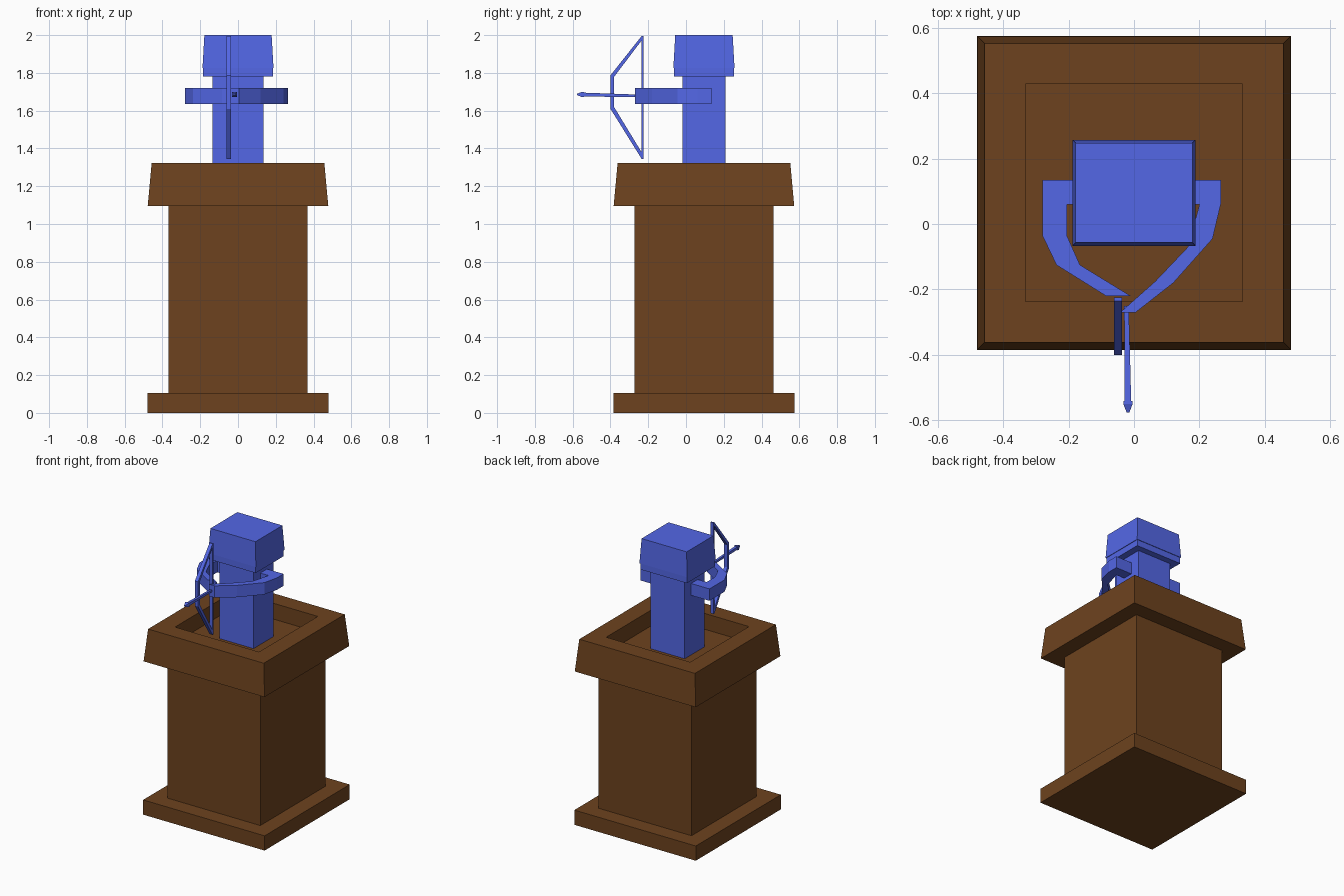
import bpy, bmesh

if "Cube" in bpy.data.objects:
    bpy.data.objects.remove(bpy.data.objects["Cube"])

CY = 0.095  # depth centre of tower and figure


def material(name, rgb):
    m = bpy.data.materials.new(name)
    m.diffuse_color = (*rgb, 1)
    m.use_nodes = True
    m.node_tree.nodes["Principled BSDF"].inputs["Base Color"].default_value = m.diffuse_color
    return m


brown = material("brown wood", (0.153, 0.055, 0.013))
blue = material("blue cloth", (0.087, 0.136, 0.79))


def finish(bm, name, mat):
    bmesh.ops.recalc_face_normals(bm, faces=bm.faces)
    me = bpy.data.meshes.new(name)
    bm.to_mesh(me)
    bm.free()
    me.materials.append(mat)
    ob = bpy.data.objects.new(name, me)
    bpy.context.collection.objects.link(ob)
    return ob


def loft(name, rings, mat, closed=False):
    """Solid through rings of equal point count, capped or joined end to end."""
    bm = bmesh.new()
    vs = [[bm.verts.new(p) for p in r] for r in rings]
    n = len(vs[0])
    for a, b in zip(vs, vs[1:] + (vs[:1] if closed else [])):
        for i in range(n):
            j = (i + 1) % n
            bm.faces.new((a[i], a[j], b[j], b[i]))
    if not closed:
        bm.faces.new(vs[0])
        bm.faces.new(vs[-1])
    return finish(bm, name, mat)


CORNERS = ((-1, -1), (1, -1), (1, 1), (-1, 1))


def blocks(name, levels, mat):
    """Stacked rectangles given as (half width, half depth, height)."""
    return loft(name, [[(sx * hx, CY + sy * hy, z) for sx, sy in CORNERS]
                       for hx, hy, z in levels], mat)


# Tower: plinth, shaft and flared top with sunken floor
blocks("tower_plinth", [(0.48, 0.48, 0), (0.48, 0.48, 0.105)], brown)
blocks("tower_shaft", [(0.367, 0.367, 0.105), (0.367, 0.367, 1.095)], brown)
blocks("tower_parapet", [(0.478, 0.478, 1.095), (0.457, 0.457, 1.323),
                         (0.332, 0.332, 1.323), (0.332, 0.332, 1.21)], brown)

# Archer: body and two-tier head
blocks("archer_body", [(0.135, 0.113, 1.21), (0.135, 0.113, 1.79)], blue)
blocks("archer_head", [(0.184, 0.158, 1.78), (0.184, 0.158, 1.825),
                       (0.188, 0.162, 1.825), (0.178, 0.152, 2.0)], blue)

# Arms: plan outlines extruded upward
arms = {
    "bow_arm": [(-0.13, 0.135), (-0.28, 0.135), (-0.28, -0.035), (-0.237, -0.125),
                (-0.085, -0.22), (-0.01, -0.22), (-0.165, -0.125), (-0.205, -0.035),
                (-0.205, 0.06), (-0.13, 0.06)],
    "string_arm": [(0.13, 0.135), (0.265, 0.135), (0.265, 0.06), (0.24, -0.045),
                   (0.12, -0.18), (0.005, -0.27), (-0.042, -0.27), (0.065, -0.175),
                   (0.165, -0.07), (0.2, 0.06), (0.13, 0.06)],
}
for name, pts in arms.items():
    loft(name, [[(x, y, z) for x, y in pts] for z in (1.635, 1.72)], blue)

# Bow with string: closed frame, outer and inner outlines in the side plane
outer = [(-0.224, 1.995), (-0.235, 1.995), (-0.4, 1.787),
         (-0.4, 1.61), (-0.235, 1.345), (-0.224, 1.345)]
inner = [(-0.236, 1.97), (-0.24, 1.965), (-0.38, 1.78),
         (-0.38, 1.618), (-0.24, 1.388), (-0.236, 1.382)]
loft("bow", [[(x, y, z) for y, z in pts] for x, pts in
             ((-0.061, outer), (-0.036, outer), (-0.036, inner), (-0.061, inner))],
     blue, closed=True)


# Arrow: square shaft and pointed head facing forward
def square(y, h):
    x = -0.023 - (y + 0.25) * 0.015
    z = 1.678 - (y + 0.25) * 0.025
    return [(x + sx * h, y, z + sz * h) for sx, sz in CORNERS]


loft("arrow_shaft", [square(-0.25, 0.007), square(-0.545, 0.010)], blue)
loft("arrow_head", [square(-0.54, 0.014), square(-0.55, 0.014), square(-0.576, 0.004)], blue)
